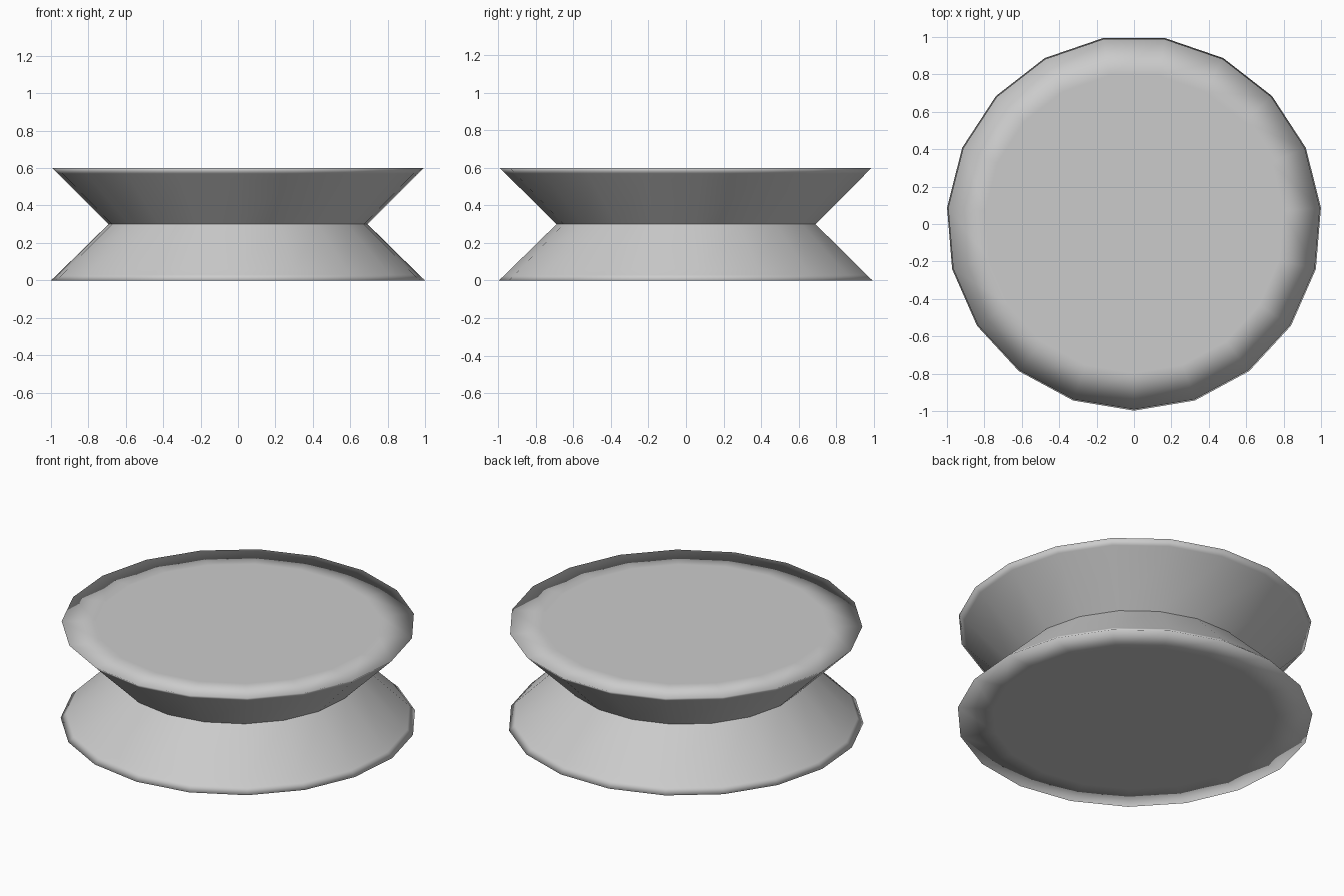
import bpy, bmesh
from math import sin, cos, pi

if "Cube" in bpy.data.objects:
    bpy.data.objects.remove(bpy.data.objects["Cube"])

SIDES = 19
SHIFT_Y = 0.005  # odd-sided ring, re-centred front to back

# Spool profile (radius, height), with support loops beside each rim
WAIST = 4
PROFILE = [(0.8, 0), (1.003, 0), (0.97, 0.03), (0.94, 0.06),
           (0.695, 0.30),
           (0.937, 0.54), (0.967, 0.57), (0.997, 0.60), (0.8, 0.60)]

bm = bmesh.new()


def ring(r, z):
    verts = []
    for i in range(SIDES):
        a = -pi / 2 + 2 * pi * i / SIDES
        verts.append(bm.verts.new((r * cos(a), r * sin(a) + SHIFT_Y, z)))
    return verts


# Walls
rings = [ring(r, z) for r, z in PROFILE]
for lo, hi in zip(rings, rings[1:]):
    for i in range(SIDES):
        j = (i + 1) % SIDES
        bm.faces.new((lo[i], lo[j], hi[j], hi[i]))

# Flat end caps
bm.faces.new(rings[0][::-1])
bm.faces.new(rings[-1])

# Smooth shading with a crisp waist
for f in bm.faces:
    f.smooth = True
waist = set(rings[WAIST])
for e in bm.edges:
    if e.verts[0] in waist and e.verts[1] in waist:
        e.smooth = False

mesh = bpy.data.meshes.new("spool")
bm.to_mesh(mesh)
bm.free()
bpy.context.collection.objects.link(bpy.data.objects.new("spool", mesh))
